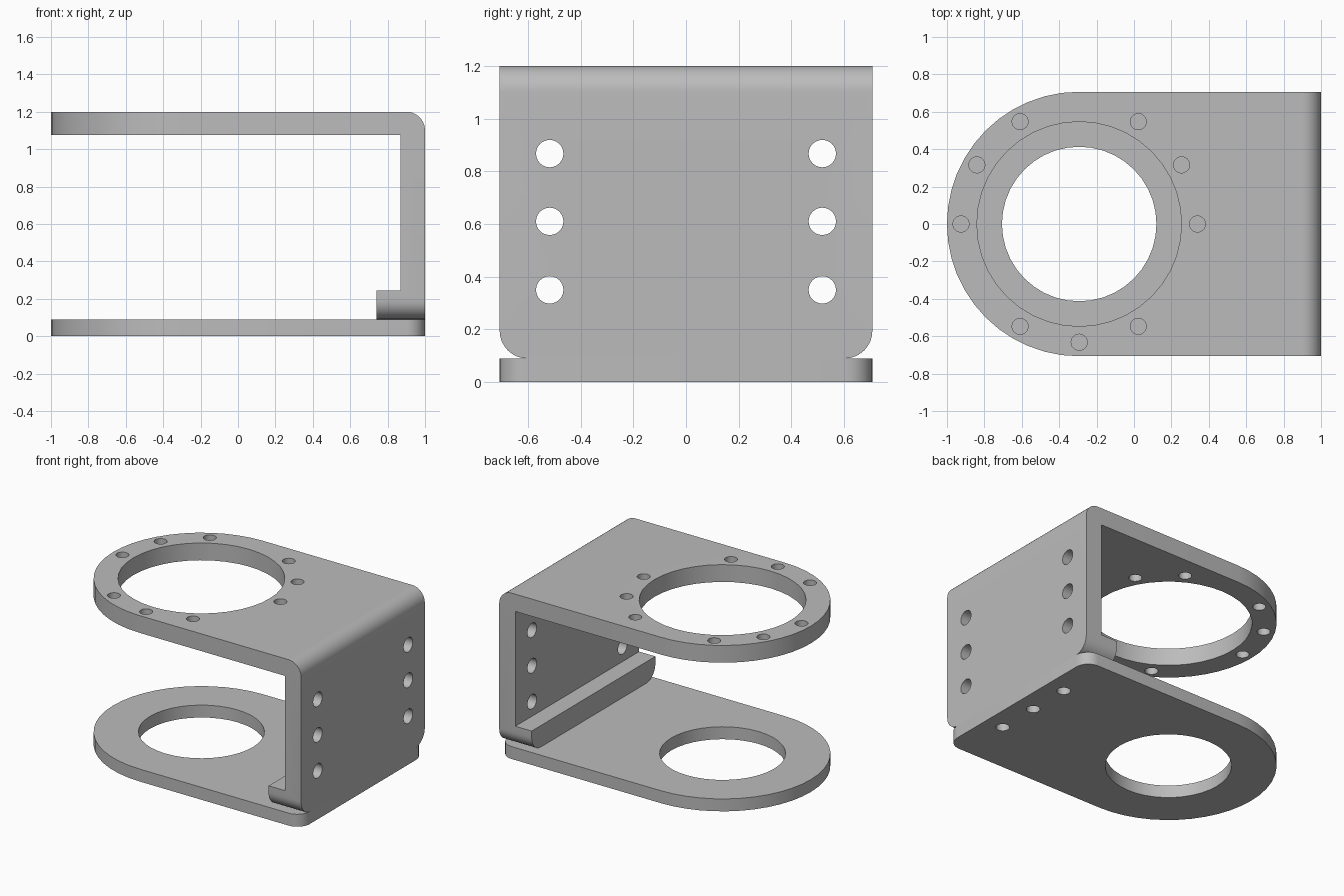
import bpy, bmesh
from math import sin, cos, pi, radians
from mathutils import Vector

cube = bpy.data.objects.get("Cube")
if cube:
    bpy.data.objects.remove(cube, do_unlink=True)

HALF = 0.707            # half width and radius of the rounded end
CX = HALF - 1           # centre of the rounded end
PLATE = 0.09            # base plate thickness
HEIGHT = 1.2

grey = bpy.data.materials.new("satin grey metal")
grey.use_nodes = True
colour = (0.5, 0.5, 0.5, 1)
grey.diffuse_color = colour
grey.node_tree.nodes["Principled BSDF"].inputs["Base Color"].default_value = colour


def arc(cx, cy, r, start, end, steps):
    angles = [radians(start + (end - start) * i / steps) for i in range(steps + 1)]
    return [(cx + r * cos(a), cy + r * sin(a)) for a in angles]


def prism(name, outline, axis, low, high):
    """Extrude a 2D outline along one axis; the outline lies in the other two."""
    def place(p, d):
        return {"x": (d, *p), "y": (p[0], d, p[1]), "z": (*p, d)}[axis]
    bm = bmesh.new()
    face = bm.faces.new([bm.verts.new(place(p, low)) for p in outline])
    moved = bmesh.ops.extrude_face_region(bm, geom=[face])["geom"]
    shift = Vector(place((0, 0), high - low))
    bmesh.ops.translate(bm, vec=shift, verts=[v for v in moved if isinstance(v, bmesh.types.BMVert)])
    bmesh.ops.recalc_face_normals(bm, faces=bm.faces)
    mesh = bpy.data.meshes.new(name)
    bm.to_mesh(mesh)
    bm.free()
    mesh.materials.append(grey)
    obj = bpy.data.objects.new(name, mesh)
    bpy.context.collection.objects.link(obj)
    return obj


def combine(obj, tool, operation):
    """Apply a boolean and discard the tool."""
    mod = obj.modifiers.new("cut", "BOOLEAN")
    mod.operation, mod.solver, mod.object = operation, "EXACT", tool
    bpy.context.view_layer.objects.active = obj
    bpy.ops.object.modifier_apply(modifier=mod.name)
    bpy.data.objects.remove(tool, do_unlink=True)


def drill(obj, axis, centre, radius, low, high, steps=24):
    circle = arc(*centre, radius, 0, 360, steps)[:-1]
    combine(obj, prism("drill", circle, axis, low, high), "DIFFERENCE")


def finish(obj):
    bpy.ops.object.select_all(action="DESELECT")
    obj.select_set(True)
    bpy.context.view_layer.objects.active = obj
    bpy.ops.object.shade_smooth_by_angle(angle=radians(30))


round_end = arc(CX, 0, HALF, 90, 270, 24)

# Base plate: rounded end, small corner radii, large bore
corner = 0.1
base_outline = (round_end
                + arc(1 - corner, corner - HALF, corner, -90, 0, 8)
                + arc(1 - corner, HALF - corner, corner, 0, 90, 8))
base = prism("base_plate", base_outline, "z", 0, PLATE)
drill(base, "z", (CX, 0), 0.413, -0.1, 0.2, 40)

# Upper bracket: bent side profile with a foot at the bottom of the wall
side_profile = [(-1.1, HEIGHT), (-1.1, 1.075), (0.87, 1.075), (0.87, 0.245),
                (0.74, 0.245), (0.74, PLATE), (1, PLATE)]
side_profile += arc(0.9, HEIGHT - 0.1, 0.1, 0, 90, 10)
bracket = prism("upper_bracket", side_profile, "y", -0.8, 0.8)

# Trim to the rounded plan
plan = round_end + [(1.1, -HALF), (1.1, HALF)]
combine(bracket, prism("plan_trim", plan, "z", -0.1, 1.3), "INTERSECT")

# Round the lower corners of the wall and foot
r = 0.105
for side in (-1, 1):
    inner = side * (HALF - r)
    curve = [(inner + side * r * cos(a), PLATE + r - r * sin(a))
             for a in [pi / 2 * i / 8 for i in range(9)]]
    waste = curve + [(inner, 0), (side * 0.8, 0), (side * 0.8, PLATE + r)]
    combine(bracket, prism("corner_trim", waste, "x", 0.6, 1.1), "DIFFERENCE")

# Top bore with its ring of bolt holes
drill(bracket, "z", (CX, 0), 0.547, 1, 1.3, 40)
for angle in range(0, 360, 30):
    if angle % 120 != 90:
        a = radians(angle)
        drill(bracket, "z", (CX + 0.632 * cos(a), 0.632 * sin(a)), 0.043, 1, 1.3)

# Two columns of wall holes
for y in (-0.517, 0.517):
    for z in (0.35, 0.61, 0.867):
        drill(bracket, "x", (y, z), 0.052, 0.8, 1.1)

# Fixing holes up through the base into the foot
for y in (-0.31, 0, 0.31):
    for part in (base, bracket):
        drill(part, "z", (0.86, y), 0.045, -0.1, 0.19)

for part in (base, bracket):
    finish(part)
